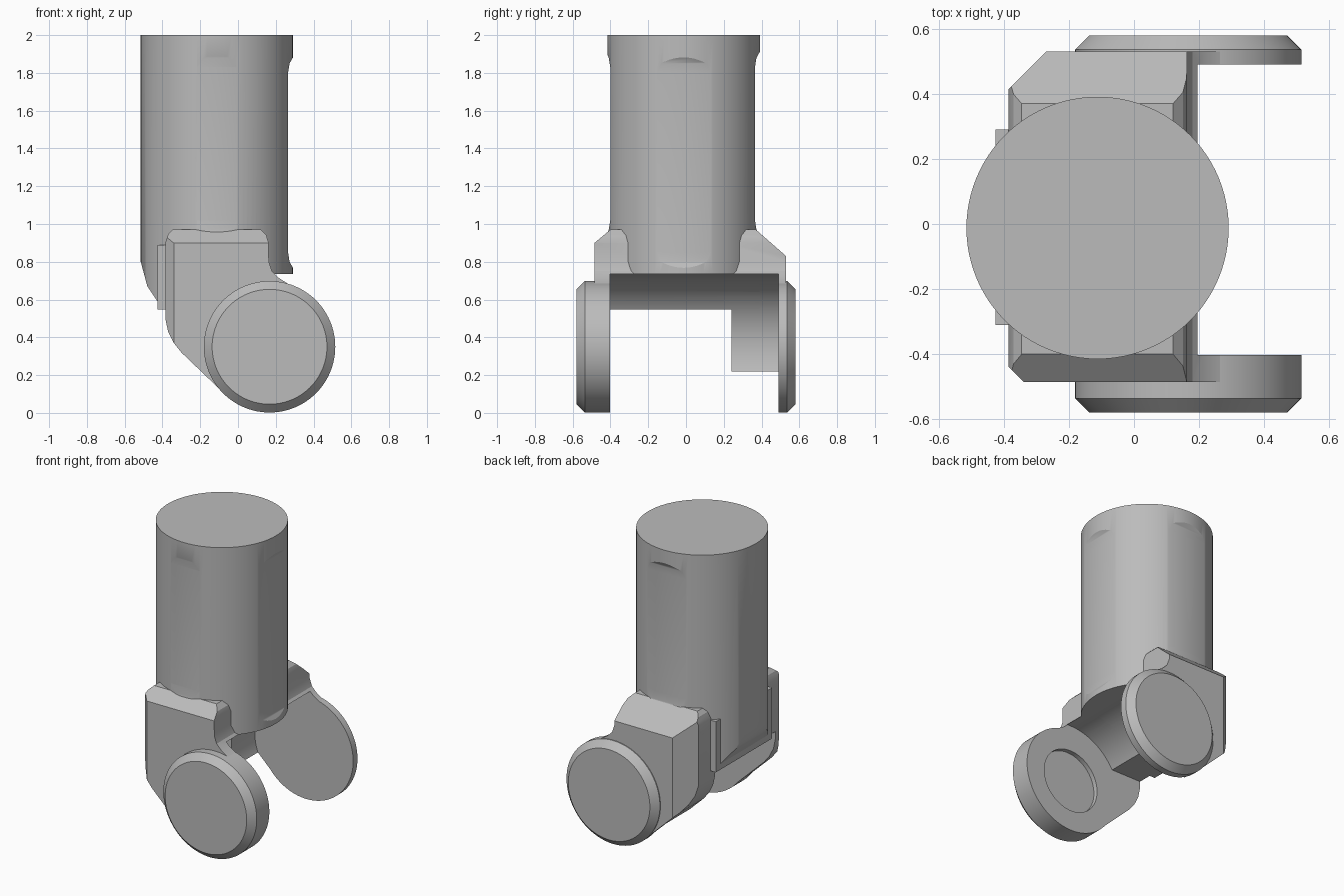
import bpy, bmesh, math
from mathutils import Vector, Matrix

cube = bpy.data.objects.get("Cube")
if cube:
    bpy.data.objects.remove(cube, do_unlink=True)

grey = bpy.data.materials.new("plain_grey")
grey.use_nodes = True
GREY = (0.5, 0.5, 0.5, 1)
grey.diffuse_color = GREY
grey.node_tree.nodes["Principled BSDF"].inputs["Base Color"].default_value = GREY

PIVOT_X, PIVOT_Z, DISC_R = 0.167, 0.35, 0.348
TUBE_X, TUBE_Y, TUBE_R = -0.112, -0.012, 0.403


def finish(name, bm):
    bmesh.ops.recalc_face_normals(bm, faces=bm.faces)
    mesh = bpy.data.meshes.new(name)
    bm.to_mesh(mesh)
    bm.free()
    mesh.materials.append(grey)
    obj = bpy.data.objects.new(name, mesh)
    bpy.context.collection.objects.link(obj)
    return obj


def prism(name, profile, y0, y1, planes=()):
    """Extrude an x-z profile along y, then trim it by (point, outward normal) planes."""
    bm = bmesh.new()
    face = bm.faces.new([bm.verts.new((x, y0, z)) for x, z in profile])
    new = bmesh.ops.extrude_face_region(bm, geom=[face])["geom"]
    bmesh.ops.translate(bm, vec=(0, y1 - y0, 0),
                        verts=[v for v in new if isinstance(v, bmesh.types.BMVert)])
    trim(bm, planes)
    return finish(name, bm)


def trim(bm, planes):
    for point, normal in planes:
        bmesh.ops.bisect_plane(bm, geom=bm.verts[:] + bm.edges[:] + bm.faces[:],
                               plane_co=point, plane_no=normal, clear_outer=True)
        rim = [e for e in bm.edges if e.is_boundary]
        bmesh.ops.holes_fill(bm, edges=rim, sides=0)


def lathe_y(name, rings, segments=96):
    """Solid of revolution around the pivot axis from (radius, y) rings."""
    bm = bmesh.new()
    loops = []
    for r, y in rings:
        turns = [2 * math.pi * i / segments for i in range(segments)]
        loops.append([bm.verts.new((PIVOT_X + r * math.cos(a), y, PIVOT_Z + r * math.sin(a)))
                      for a in turns])
    for a, b in zip(loops, loops[1:]):
        for i in range(segments):
            j = (i + 1) % segments
            bm.faces.new((a[i], a[j], b[j], b[i]))
    bm.faces.new(loops[0])
    bm.faces.new(loops[-1])
    return finish(name, bm)


def box_profile(x0, x1, z0, z1):
    return [(x0, z0), (x1, z0), (x1, z1), (x0, z1)]


def subtract(obj, cutters):
    for cutter in cutters:
        cutter.hide_render = True
        mod = obj.modifiers.new("cut", "BOOLEAN")
        mod.operation, mod.solver, mod.object = "DIFFERENCE", "EXACT", cutter
    graph = bpy.context.evaluated_depsgraph_get()
    mesh = bpy.data.meshes.new_from_object(obj.evaluated_get(graph))
    obj.modifiers.clear()
    obj.data = mesh


# Clearance cutters around the joint
clearance = [
    lathe_y("clearance_round", [(0.385, -0.402), (0.385, 0.49)]),
    prism("clearance_side", box_profile(PIVOT_X, 1, -0.5, PIVOT_Z + 0.385), -0.402, 0.49),
    prism("clearance_below", box_profile(-1, 1, -0.5, 0.548), -0.402, 0.24),
]

# Main tube with a slanted lower back edge
bm = bmesh.new()
bmesh.ops.create_cone(bm, cap_ends=True, segments=96, radius1=TUBE_R, radius2=TUBE_R, depth=1.452,
                      matrix=Matrix.Translation((TUBE_X, TUBE_Y, 1.274)))
trim(bm, [((-0.515, 0, 0.80), (-0.13, 0, -0.035)),
          ((-0.48, 0, 0.67), (-0.12, 0, -0.08))])
tube = finish("main_tube", bm)

# Shallow flats on three sides of the tube
flats = []
for angle, depth, z0, z1 in ((0, 0.377, 0.85, 1.80), (90, 0.377, 1.02, 1.83), (-90, 0.389, 1.02, 1.83)):
    shape = [(depth, z0), (depth, z1), (depth + 0.008, z1 + 0.05), (0.43, z1 + 0.13),
             (0.43, z0 - 0.13), (depth + 0.008, z0 - 0.05)]
    flat = prism("flat_cutter", shape, -0.25, 0.25)
    flat.data.transform(Matrix.Translation((TUBE_X, TUBE_Y, 0)) @ Matrix.Rotation(math.radians(angle), 4, "Z"))
    flats.append(flat)
subtract(tube, clearance + flats)

# Arm outline: rounded shoulder flowing into the round joint
arc = [math.radians(a) for a in range(-135, 73, 9)]
outline = [(-0.385, 0.50), (-0.37, 0.43), (-0.34, 0.37), (-0.30, 0.32)]
outline += [(PIVOT_X + 0.345 * math.cos(a), PIVOT_Z + 0.345 * math.sin(a)) for a in arc]
outline += [(0.215, 0.715), (0.18, 0.75), (0.163, 0.80), (0.162, 0.90), (0.15, 0.94),
            (0.12, 0.97), (-0.345, 0.97), (-0.37, 0.945), (-0.385, 0.90)]

front_arm = prism("front_arm", outline, -0.485, -0.2, [
    ((0, -0.40, 0.97), (0, -0.075, 0.09)),
    ((-0.385, -0.44, 0), (-1, -1, 0))])
back_arm = prism("back_arm", outline, 0.2, 0.53, [
    ((0, 0.37, 0.97), (0, 0.14, 0.16)),
    ((-0.385, 0.415, 0), (-1, 1, 0))])
for arm in (front_arm, back_arm):
    subtract(arm, clearance)

# Round joint discs with bevelled outer rims
front_disc = lathe_y("front_disc", [(DISC_R - 0.044, -0.58), (DISC_R, -0.536), (DISC_R, -0.402)])
back_disc = lathe_y("back_disc", [(DISC_R, 0.49), (DISC_R, 0.536), (DISC_R - 0.044, 0.58)])
recess = lathe_y("recess_cutter", [(0.21, -0.432), (0.21, -0.3)])
subtract(front_disc, [recess])
subtract(front_arm, [recess])

# Small rib on the tube's rear side
rib = prism("side_rib", box_profile(-0.425, -0.3, 0.548, 0.89), -0.31, 0.29)

# Remove cutters and smooth the curved parts
for obj in clearance + flats + [recess]:
    bpy.data.objects.remove(obj, do_unlink=True)
for obj in (tube, front_arm, back_arm, front_disc, back_disc, rib):
    bpy.ops.object.select_all(action="DESELECT")
    obj.select_set(True)
    bpy.context.view_layer.objects.active = obj
    bpy.ops.object.shade_smooth_by_angle(angle=math.radians(25))
